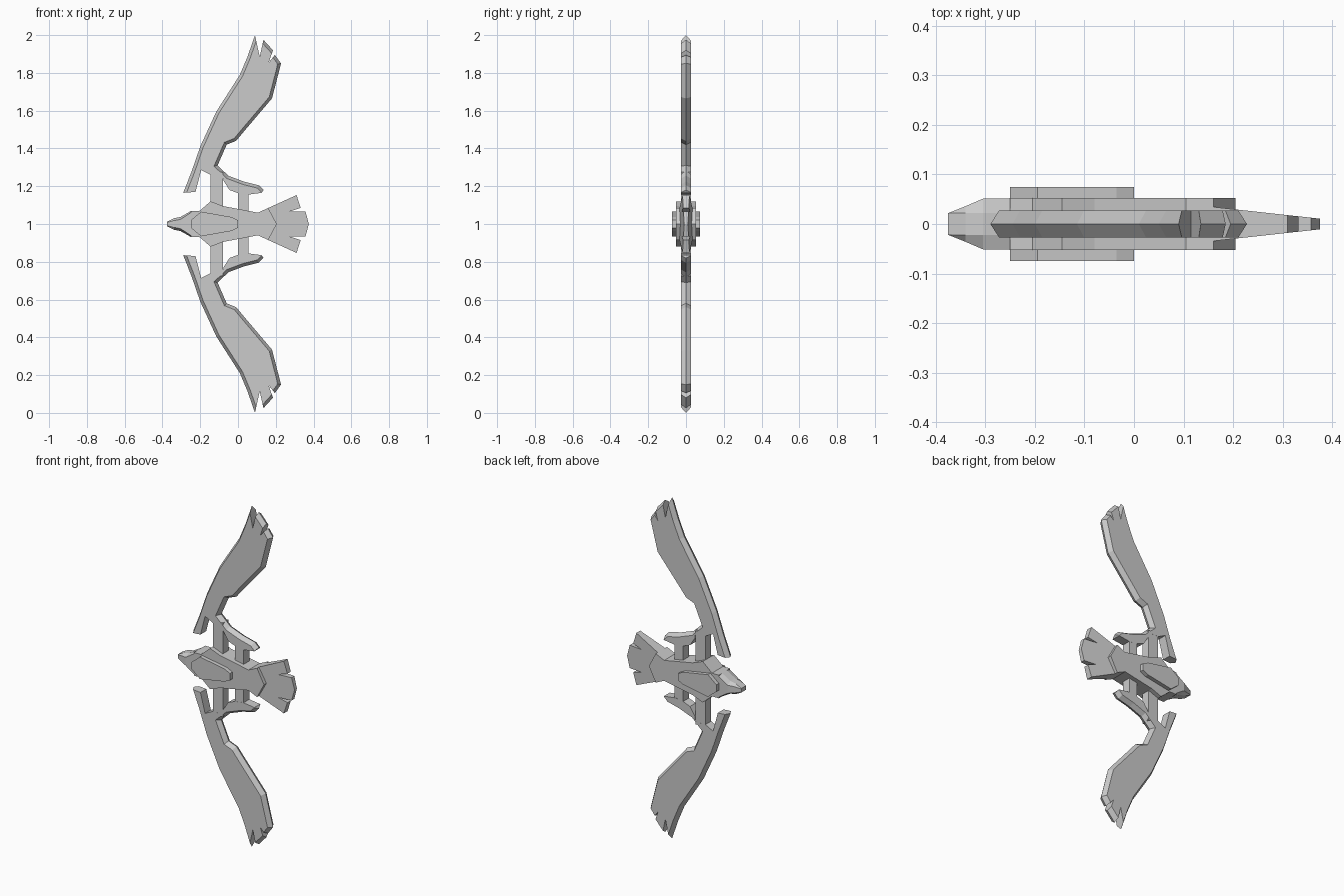
import bpy
import bmesh
from mathutils import Vector

old = bpy.data.objects.get("Cube")
if old:
    bpy.data.objects.remove(old, do_unlink=True)

grey = bpy.data.materials.new("plain grey")
grey.use_nodes = True
COLOUR = (0.6, 0.6, 0.6, 1)
grey.diffuse_color = COLOUR
grey.node_tree.nodes["Principled BSDF"].inputs["Base Color"].default_value = COLOUR


def make(name, bm, mirrored=False):
    """Turn a bmesh into an object on the centre line, optionally mirrored up and down."""
    bmesh.ops.recalc_face_normals(bm, faces=bm.faces)
    mesh = bpy.data.meshes.new(name)
    bm.to_mesh(mesh)
    bm.free()
    mesh.materials.append(grey)
    obj = bpy.data.objects.new(name, mesh)
    obj.location.z = 1
    bpy.context.collection.objects.link(obj)
    if mirrored:
        mod = obj.modifiers.new("mirror", 'MIRROR')
        mod.use_axis = (False, False, True)
        mod.use_mirror_merge = False
    return obj


def loft(name, rings, mirrored=False):
    """Skin a list of equal rings of 3D points and cap both ends."""
    bm = bmesh.new()
    loops = [[bm.verts.new(p) for p in ring] for ring in rings]
    for a, b in zip(loops, loops[1:]):
        for i in range(len(a)):
            j = (i + 1) % len(a)
            bm.faces.new((a[i], a[j], b[j], b[i]))
    bm.faces.new(loops[0])
    bm.faces.new(loops[-1])
    return make(name, bm, mirrored)


def plate(name, outline, depth, mirrored=False):
    """Extrude an outline both ways; depth may vary with x."""
    rings = [[(x, s * depth(x), h) for x, h in outline] for s in (-1, 1)]
    return loft(name, rings, mirrored)


def inset(outline, sloped, width):
    """Move only the sloped edges of a clockwise outline inwards."""
    pts = [Vector(p) for p in outline]
    n = len(pts)
    result = []
    for i, p in enumerate(pts):
        d1 = (p - pts[i - 1]).normalized()
        d2 = (pts[(i + 1) % n] - p).normalized()
        n1, n2 = Vector((d1.y, -d1.x)), Vector((d2.y, -d2.x))
        w1 = width if (i - 1) % n in sloped else 0
        w2 = width if i in sloped else 0
        det = n1.x * n2.y - n1.y * n2.x
        if abs(det) < 0.05:
            result.append(p + n1 * max(w1, w2))
        else:
            result.append(p + Vector((w1 * n2.y - w2 * n1.y, w2 * n1.x - w1 * n2.x)) / det)
    return result


def whole(half):
    """Complete a half outline by reflecting it below the centre line."""
    return half + [(x, -h) for x, h in reversed(half) if h > 0]


# Wings with ridged leading and trailing edges, feather tips and claws
THICK = 0.027
wing = [(-.225, .17), (-.29, .165), (-.245, .28), (-.2, .41), (-.115, .595),
        (.01, .79), (.05, .885), (.09, 1), (.115, .885), (.135, .975),
        (.185, .92), (.163, .855), (.195, .895), (.228, .85), (.18, .665),
        (.04, .5), (-.01, .44), (-.06, .42), (-.108, .31), (-.05, .255),
        (.03, .225), (.11, .205), (.135, .18), (.125, .165), (.05, .155),
        (0, .163), (-.045, .18), (-.077, .23), (-.08, .26), (-.145, .26),
        (-.195, .285)]
notches = {7, 8, 10, 11}
face = inset(wing, set(range(1, 22)) - notches, 0.016)
loft("wings", [[(x, -THICK, h) for x, h in face],
               [(x, 0, h) for x, h in wing],
               [(x, THICK, h) for x, h in face]], mirrored=True)

# Struts joining the wings and claws to the body
for name, x0, x1, low, high in (("wing_struts", -.145, -.08, .07, .275),
                                ("claw_struts", 0, .055, .06, .165)):
    plate(name, [(x0, low), (x0, high), (x1, high), (x1, low)],
          lambda x: THICK - .0005, mirrored=True)

# Body and the raised plates on its front and back
plate("body", whole([(-.25, .068), (-.205, .068), (-.145, .12), (-.08, .095),
                     (.105, .06), (.16, .085), (.205, 0)]), lambda x: .052)
plate("breast_and_back_plates", whole([(-.25, .02), (-.195, .065), (-.035, .037),
                                       (0, .02)]), lambda x: .075)

# Head narrowing to a blunt beak, with chamfered sides
rings = []
for x, y, h, side in ((-.375, .022, .012, .009), (-.34, .036, .03, .018),
                      (-.305, .051, .037, .024), (-.25, .052, .068, .06)):
    rings.append([(x, sy * a, sz * b) for sy, sz, a, b in (
        (1, 1, .022, h), (1, 1, y, side), (1, -1, y, side), (1, -1, .022, h),
        (-1, -1, .022, h), (-1, -1, y, side), (-1, 1, y, side), (-1, 1, .022, h))])
loft("head", rings)

# Fan tail, thinning towards the feather ends
plate("tail", whole([(.13, .07), (.16, .085), (.31, .153), (.332, .085),
                     (.275, .067), (.357, .067), (.375, 0)]),
      lambda x: .03 - (x - .2) * .11)
